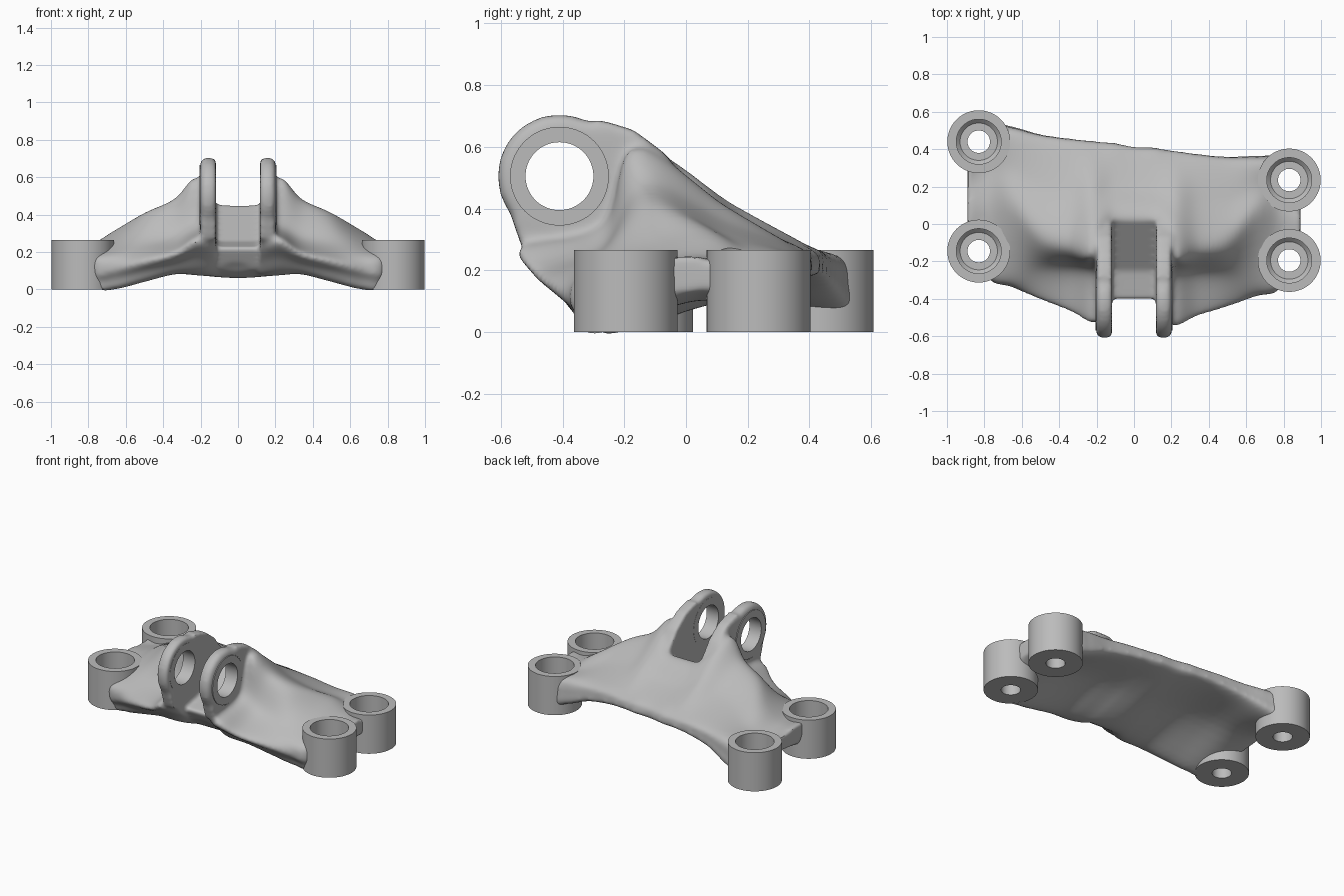
import bpy, bmesh, math
from mathutils import Vector, Matrix

cube = bpy.data.objects.get("Cube")
if cube:
    bpy.data.objects.remove(cube, do_unlink=True)

# One plain metal colour
metal = bpy.data.materials.new("grey_metal")
metal.use_nodes = True
metal.diffuse_color = (0.5, 0.5, 0.5, 1)
metal.node_tree.nodes["Principled BSDF"].inputs["Base Color"].default_value = metal.diffuse_color

EYE = (-0.41, 0.505)
BOSSES = {"front_left": (0.83, -0.195), "back_left": (0.83, 0.235),
          "front_right": (-0.83, -0.145), "back_right": (-0.83, 0.44)}


def finish(bm, name):
    bmesh.ops.recalc_face_normals(bm, faces=bm.faces)
    mesh = bpy.data.meshes.new(name)
    bm.to_mesh(mesh)
    bm.free()
    mesh.materials.append(metal)
    obj = bpy.data.objects.new(name, mesh)
    bpy.context.collection.objects.link(obj)
    return obj


def activate(obj):
    bpy.ops.object.select_all(action='DESELECT')
    obj.select_set(True)
    bpy.context.view_layer.objects.active = obj


def shade(obj):
    activate(obj)
    bpy.ops.object.shade_smooth_by_angle(angle=math.radians(35))


def modify(obj, kind, **settings):
    mod = obj.modifiers.new(kind.lower(), kind)
    for key, value in settings.items():
        setattr(mod, key, value)
    activate(obj)
    bpy.ops.object.modifier_apply(modifier=mod.name)


def cut(obj, bm):
    cutter = finish(bm, "cutter")
    cutter.hide_render = True
    modify(obj, 'BOOLEAN', operation='DIFFERENCE', solver='EXACT', object=cutter)
    bpy.data.objects.remove(cutter, do_unlink=True)


def circle(r, n=72):
    return [(EYE[0] + r * math.cos(math.tau * i / n),
             EYE[1] + r * math.sin(math.tau * i / n)) for i in range(n)]


def prism(bm, profile, x0, x1):
    """Extrude a (y, z) profile along x."""
    a = [bm.verts.new((x0, y, z)) for y, z in profile]
    b = [bm.verts.new((x1, y, z)) for y, z in profile]
    bm.faces.new(a)
    bm.faces.new(b[::-1])
    for i in range(len(a)):
        j = (i + 1) % len(a)
        bm.faces.new((a[i], b[i], b[j], a[j]))


def spline(points, closed, steps=6):
    """Smooth curve passing through the points."""
    n = len(points)
    pick = (lambda i: points[i % n]) if closed else (lambda i: points[min(max(i, 0), n - 1)])
    out = []
    for i in range(n if closed else n - 1):
        p, q, r, s = (pick(i + k) for k in (-1, 0, 1, 2))
        for k in range(steps):
            t = k / steps
            out.append(q + (r - p) * (t / 2) + (p * 2 - q * 5 + r * 4 - s) * (t * t / 2)
                       + (q * 3 - p - r * 3 + s) * (t ** 3 / 2))
    return out if closed else out + [points[-1]]


# Cross-sections: x, nose y z, bottom z, shelf y z, ridge y z, back y top bottom
STATIONS = [
    (0.00, -0.42, 0.22, 0.06, -0.30, 0.26, 0.00, 0.45, 0.41, 0.27, 0.18),
    (0.11, -0.46, 0.24, 0.065, -0.30, 0.30, -0.01, 0.46, 0.405, 0.27, 0.18),
    (0.16, -0.51, 0.26, 0.07, -0.30, 0.33, -0.06, 0.51, 0.395, 0.27, 0.18),
    (0.23, -0.54, 0.27, 0.075, -0.27, 0.34, -0.17, 0.60, 0.385, 0.27, 0.18),
    (0.34, -0.49, 0.20, 0.08, -0.27, 0.28, -0.14, 0.485, 0.37, 0.27, 0.17),
    (0.50, -0.44, 0.16, 0.04, -0.28, 0.25, -0.10, 0.41, 0.355, 0.26, 0.14),
    (0.66, -0.385, 0.12, 0.00, -0.31, 0.205, 0.03, 0.315, 0.36, 0.25, 0.08),
    (0.78, -0.345, 0.10, 0.005, -0.295, 0.19, 0.02, 0.245, 0.34, 0.235, 0.05),
    (0.89, -0.10, 0.19, 0.13, -0.06, 0.24, 0.02, 0.25, 0.13, 0.24, 0.14),
]


def section(station, side):
    x, ny, nz, bz, sy, sz, ry, rz, ky, kt, kb = station
    if side < 0:  # the right side reaches further back
        t = x / 0.8
        ny, sy, ry, ky = ny + 0.06 * t, sy + 0.05 * t, ry + 0.05 * t, ky + 0.19 * t
    by = ny + min(0.85 * nz, (ky - ny) * 0.3)
    lift = 0.10 * x if x < 0.85 else 0
    pts = [(by, bz), (ny + nz * 0.3, (nz + bz) / 2), (ny, nz), (sy, sz), (ry, rz),
           ((ry + ky) / 2, (rz + kt) / 2 - 0.015), (ky - 0.03, kt),
           (ky, (kt + kb) / 2), (ky - 0.03, kb), ((by + ky) / 2, (bz + kb) / 2 + lift)]
    return spline([Vector((side * x, y, z)) for y, z in pts], True)


# Lofted body
bm = bmesh.new()
sections = [section(s, -1) for s in STATIONS[:0:-1]] + [section(s, 1) for s in STATIONS]
rails = [spline([s[i] for s in sections], False) for i in range(len(sections[0]))]
grid = [[bm.verts.new(p) for p in rail] for rail in rails]
for i, rail in enumerate(grid):
    following = grid[(i + 1) % len(grid)]
    for j in range(len(rail) - 1):
        bm.faces.new((rail[j], rail[j + 1], following[j + 1], following[j]))
for end in (0, -1):
    bm.faces.new([rail[end] for rail in grid])

# Two upright lugs with rounded rims and tails running into the deck
TAIL = [(-0.565, 0.37), (-0.53, 0.27), (-0.40, 0.20), (0.0, 0.25), (0.06, 0.40), (0.0, 0.49),
        (-0.07, 0.58), (-0.17, 0.655), (-0.27, 0.685), (-0.36, 0.68)]
for side in (-1, 1):
    for profile, inner, outer in ((circle(0.2), 0.135, 0.18), (circle(0.188), 0.10, 0.203),
                                  (TAIL, 0.115, 0.2)):
        prism(bm, profile, side * inner, side * outer)
body = finish(bm, "bracket_body")
modify(body, 'REMESH', mode='VOXEL', voxel_size=0.012)

# Slot between the lugs, with a ramped floor and an undercut front
bm = bmesh.new()
prism(bm, [(-0.8, -0.1), (-0.25, -0.1), (-0.25, 0.055), (-0.34, 0.11), (-0.41, 0.225),
           (-0.25, 0.255), (0.02, 0.45), (0.02, 0.9), (-0.8, 0.9)], -0.118, 0.118)
cut(body, bm)

# Blend everything into one soft casting
modify(body, 'REMESH', mode='VOXEL', voxel_size=0.012)
modify(body, 'SMOOTH', factor=0.5, iterations=12)

# Pin hole and flat outer lug faces
bm = bmesh.new()
prism(bm, circle(0.112), -0.4, 0.4)
cut(body, bm)
for side in (-1, 1):
    bm = bmesh.new()
    prism(bm, circle(0.165), side * 0.202, side * 0.4)
    cut(body, bm)

# Clear the body out of the bolt bosses
for x, y in BOSSES.values():
    bm = bmesh.new()
    bmesh.ops.create_cone(bm, cap_ends=True, segments=64, radius1=0.16, radius2=0.16,
                          depth=2, matrix=Matrix.Translation((x, y, 0)))
    cut(body, bm)
shade(body)


def lathe(name, profile, place):
    """Revolve a closed (radius, height) profile around z."""
    bm = bmesh.new()
    verts = [bm.verts.new((r, 0, z)) for r, z in profile]
    edges = [bm.edges.new((verts[i - 1], verts[i])) for i in range(len(verts))]
    bmesh.ops.spin(bm, geom=verts + edges, cent=(0, 0, 0), axis=(0, 0, 1),
                   angle=math.tau, steps=72)
    bmesh.ops.remove_doubles(bm, verts=bm.verts, dist=0.0001)
    bmesh.ops.transform(bm, matrix=place, verts=bm.verts)
    shade(finish(bm, name))


# Counterbored bolt bosses
for name, (x, y) in BOSSES.items():
    lathe(name + "_boss", [(0.06, 0), (0.168, 0), (0.168, 0.265), (0.12, 0.265),
                           (0.12, 0.1), (0.1, 0.08), (0.06, 0.08)],
          Matrix.Translation((x, y, 0)))

# Flat rings around the pin hole
for side, name in ((1, "left"), (-1, "right")):
    lathe(name + "_eye_ring", [(0.11, 0.117), (0.16, 0.117), (0.16, 0.207), (0.11, 0.207)],
          Matrix.Translation((0, *EYE)) @ Matrix.Rotation(side * math.pi / 2, 4, 'Y'))
